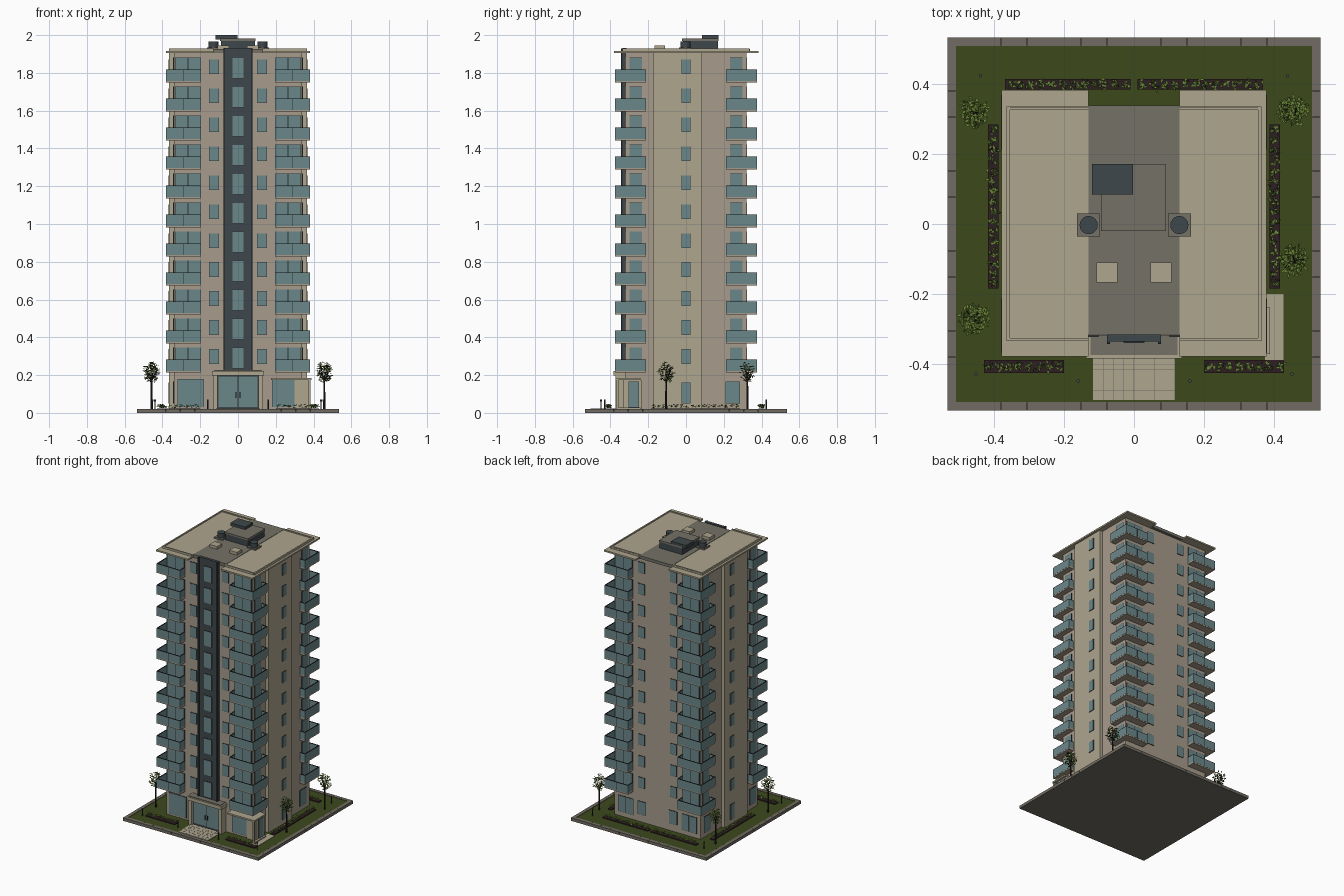
import bpy, bmesh, math, random
from mathutils import Vector, Matrix

random.seed(4)
if "Cube" in bpy.data.objects:
    bpy.data.objects.remove(bpy.data.objects["Cube"])


def material(name, code):
    lin = [(int(code[i:i + 2], 16) / 255) ** 2.2 for i in (0, 2, 4)] + [1]
    m = bpy.data.materials.new(name)
    m.use_nodes = True
    m.diffuse_color = lin
    m.node_tree.nodes["Principled BSDF"].inputs["Base Color"].default_value = lin
    return m


CREAM = material("cream render", "aca48d")
TAUPE = material("taupe render", "a69b8b")
ROOF = material("roof felt", "747067")
GLASS = material("blue grey glass", "6b8689")
METAL = material("dark metal", "41494c")
FRAME = material("window frame", "2e3335")
GRASS = material("grass", "3f4b22")
SOIL = material("soil", "312427")
LEAF = material("leaf", "6a843a")
KERB = material("kerb stone", "716c63")


def finish(name, bm, mat):
    me = bpy.data.meshes.new(name)
    bm.to_mesh(me)
    bm.free()
    me.materials.append(mat)
    ob = bpy.data.objects.new(name, me)
    bpy.context.scene.collection.objects.link(ob)
    return ob


def boxes(name, mat, items):
    """One object from (x0, x1, y0, y1, z0, z1) blocks."""
    bm = bmesh.new()
    for x0, x1, y0, y1, z0, z1 in items:
        size = Matrix.Diagonal((abs(x1 - x0), abs(y1 - y0), abs(z1 - z0), 1))
        mid = Matrix.Translation(((x0 + x1) / 2, (y0 + y1) / 2, (z0 + z1) / 2))
        bmesh.ops.create_cube(bm, size=1, matrix=mid @ size)
    return finish(name, bm, mat)


def cylinders(name, mat, items, sides=12):
    """One object from (x, y, z0, z1, bottom radius, top radius) drums."""
    bm = bmesh.new()
    for x, y, z0, z1, r0, r1 in items:
        bmesh.ops.create_cone(bm, cap_ends=True, segments=sides, radius1=r0, radius2=r1,
                              depth=z1 - z0, matrix=Matrix.Translation((x, y, (z0 + z1) / 2)))
    return finish(name, bm, mat)


def leaves(name, centres, size):
    """Scattered pointed leaf blades."""
    bm = bmesh.new()
    for c in centres:
        rot = Matrix.Rotation(random.uniform(0, 6.3), 3, 'Z') @ Matrix.Rotation(random.uniform(-1, 1), 3, 'X')
        pts = [(-1, 0, 0), (0, -.5, .1), (1, 0, 0), (0, .5, .1)]
        bm.faces.new([bm.verts.new(c + rot @ (Vector(p) * size)) for p in pts])
    return finish(name, bm, LEAF)


SIDES = (-1, 1)
CORNERS = [(sx, sy) for sx in SIDES for sy in SIDES]
HX, HY, BLOCK, EAVE = .34, .32, .365, .38
FLOORS = [.215 + .1535 * i for i in range(11)]
TOP = 1.905
panes, frames = [], []


def window(axis, side, wall, u0, u1, z0, z1, split=1):
    """Framed panes lying on a wall that faces along axis."""
    def plate(store, a, b, c, d, depth):
        n0, n1 = side * (wall - .002), side * (wall + depth)
        store.append((n0, n1, a, b, c, d) if axis == 'x' else (a, b, n0, n1, c, d))
    plate(frames, u0, u1, z0, z1, .003)
    w = (u1 - u0) / split
    for k in range(split):
        plate(panes, u0 + k * w + .002, u0 + (k + 1) * w - .002, z0 + .002, z1 - .002, .004)


# Plot: base, lawn and jointed kerb
E = .535
boxes("ground_base", KERB, [(-E, E, -E, E, 0, .008)])
boxes("lawn", GRASS, [(-.512, .512, -.512, .512, .008, .018)])
kerbs = []
n = 14
step = 2 * E / n
for s in SIDES:
    for k in range(n):
        a, b = -E + k * step + .0005, -E + (k + 1) * step - .0005
        kerbs += [(a, b, s * .51, s * E, .008, .021), (s * .51, s * E, a, b, .008, .021)]
boxes("kerb", KERB, kerbs)

# Tower body with paler blocks on both flanks
boxes("tower_body", TAUPE, [(-HX, HX, -HY, HY, .018, TOP)])
boxes("side_wall_blocks", CREAM, [(s * .3, s * BLOCK, -.175, .085, .018, TOP) for s in SIDES])

# Entrance strip up the front
boxes("front_strip", METAL, [(-.077, .077, -.337, -.316, .2, 1.932)])
boxes("front_strip_fins", FRAME, [(s * .069, s * .077, -.344, -.33, .2, 1.93) for s in SIDES])

# Repeated floors: windows, balconies, railings
slabs, rails, rail_caps = [], [], []
for z in FLOORS:
    window('y', -1, .337, -.03, .03, z + .02, z + .13)
    for s in SIDES:
        window('x', s, BLOCK, -.024, .024, z + .045, z + .122)
    for sx, sy in CORNERS:
        a, b = sorted((sx * .1, sx * .153))
        window('y', sy, HY, a, b, z + .045, z + .122)
        a, b = sorted((sx * .196, sx * .333))
        window('y', sy, HY, a, b, z + .012, z + .132, 2)
        a, b = sorted((sy * .232, sy * .3))
        window('x', sx, HX, a, b, z + .012, z + .132)
        slabs += [(sx * .195, sx * EAVE, sy * .3, sy * .375, z, z + .013),
                  (sx * .32, sx * EAVE, sy * .213, sy * .301, z, z + .013)]
        runs = [(sx * .195, sx * EAVE, sy * .37, sy * .376), (sx * .375, sx * .381, sy * .213, sy * .37),
                (sx * .195, sx * .2, sy * HY, sy * .37), (sx * HX, sx * .375, sy * .213, sy * .218)]
        for r in runs:
            rails.append(r + (z + .008, z + .064))
            rail_caps.append(r + (z + .064, z + .067))
        rail_caps.append((sx * .286, sx * .288, sy * .372, sy * .377, z + .008, z + .065))
boxes("balcony_slabs", TAUPE, slabs)
boxes("balcony_glass", GLASS, rails)
boxes("balcony_handrails", FRAME, rail_caps)

# Ground floor windows
window('y', -1, HY, -.32, -.18, .03, .18)
window('y', -1, HY, .18, .32, .03, .18)
for s in SIDES:
    window('x', s, BLOCK, -.024, .024, .05, .16)
    window('x', s, HX, .21, .285, .05, .165)
    a, b = sorted((s * .19, s * .31))
    window('y', 1, HY, a, b, .05, .165, 2)
    a, b = sorted((s * .09, s * .155))
    window('y', 1, HY, a, b, .07, .165)
window('x', -1, HX, -.3, -.23, .05, .165)

# Main entrance
boxes("entrance_surround", CREAM, [(s * .108, s * .13, -.372, -.3, .018, .2) for s in SIDES]
      + [(-.137, .137, -.385, -.3, .198, .222)])
boxes("entrance_canopy_roof", ROOF, [(-.125, .125, -.375, -.3, .222, .226)])
boxes("entrance_wall", METAL, [(-.108, .108, -.35, -.3, .018, .198)])
window('y', -1, .35, -.104, .104, .03, .194, 2)
boxes("door_handles", FRAME, [(s * .008, s * .012, -.362, -.35, .08, .11) for s in SIDES])

# Paved path in separate slabs
tile = .234 / 8
boxes("entrance_path_bed", KERB, [(-.117, .117, -.505, -.35, .012, .02)])
boxes("entrance_path_slabs", CREAM,
      [(-.117 + i * tile, -.118 + (i + 1) * tile, -.505 + j * tile, -.506 + (j + 1) * tile, .018, .022)
       for i in range(8) for j in range(5)])

# Side porch at the front corner
boxes("porch_roof", CREAM, [(.175, .39, -.372, -.24, .174, .185)])
boxes("porch_walls", CREAM, [(.3, .375, -.33, -.235, .018, .175), (.372, .384, -.37, -.358, .018, .175)])
window('x', 1, .375, -.305, -.25, .028, .165)
boxes("porch_path", CREAM, [(.375, .428, -.395, -.2, .012, .021), (.37, .39, -.37, -.24, .02, .028)])

boxes("window_frames", FRAME, frames)
boxes("window_glass", GLASS, panes)

# Roof: two wide eaves, parapet rims and a felt strip between
boxes("roof_eaves", CREAM, [(s * .13, s * EAVE, -EAVE, .384, TOP, 1.916) for s in SIDES])
rims = []
for s in SIDES:
    rims += [(s * .13, s * BLOCK, -.335, .337, 1.91, 1.924), (s * .355, s * BLOCK, -.335, .337, 1.92, 1.93)]
    rims += [(s * .13, s * .355, t * .326, t * .336, 1.92, 1.93) for t in SIDES]
boxes("roof_parapets", CREAM, rims)
boxes("roof_centre", ROOF, [(-.13, .13, -.316, .34, TOP, 1.926)])

# Roof equipment
boxes("plant_room", METAL, [(-.09, .09, -.015, .17, 1.92, 1.97)])
boxes("plant_room_roof", ROOF, [(-.094, .092, -.02, .172, 1.97, 1.982)])
boxes("roof_tank", METAL, [(-.12, -.003, .085, .172, 1.978, 2)])
boxes("vent_pads", ROOF, [(s * .13 - .033, s * .13 + .033, -.036, .03, 1.92, 1.934) for s in SIDES])
cylinders("roof_vents", METAL, [(s * .13, -.003, 1.93, 1.966, .026, .026) for s in SIDES], 20)
boxes("skylights", CREAM, [(s * .078 - .03, s * .078 + .03, -.167, -.11, 1.92, 1.946) for s in SIDES])

# Planting beds with low leafy shrubs
beds = [(s * .01, s * .37, .385, .415) for s in SIDES]
beds += [(s * .388, s * .418, -.185, .285) for s in SIDES]
beds += [(s * .2, s * .43, -.427, -.39) for s in SIDES]
boxes("planting_beds", SOIL, [b + (.012, .024) for b in beds])
spots = []
for x0, x1, y0, y1 in beds:
    count = int(max(abs(x1 - x0), abs(y1 - y0)) / .028)
    for k in range(count):
        t = (k + .5) / count
        along_x = abs(x1 - x0) > abs(y1 - y0)
        cx = x0 + (x1 - x0) * (t if along_x else .5)
        cy = y0 + (y1 - y0) * (.5 if along_x else t)
        spots += [Vector((cx + random.gauss(0, .006), cy + random.gauss(0, .006),
                          random.uniform(.028, .044))) for _ in range(10)]
leaves("shrub_leaves", spots, .008)

# Trees: trunk, spreading branches and loose crown
trunks, crown = [], []
twigs = bmesh.new()
for x, y in [(-.458, .32), (-.458, -.272), (.457, .325), (.457, -.105)]:
    trunks.append((x, y, .015, .19, .006, .004))
    mid = Vector((x, y, .215))
    for k in range(150):
        d = Vector([random.gauss(0, 1) for _ in range(3)]).normalized()
        d *= random.uniform(.45, 1) * .046
        d.z *= 1.25
        crown.append(mid + d)
        if k % 12 == 0:
            root = Vector((x, y, .165))
            axis = mid + d - root
            spin = axis.to_track_quat('Z', 'Y').to_matrix().to_4x4()
            bmesh.ops.create_cone(twigs, segments=4, radius1=.002, radius2=.001, depth=axis.length,
                                  matrix=Matrix.Translation(root + axis / 2) @ spin)
cylinders("tree_trunks", SOIL, trunks, 8)
finish("tree_branches", twigs, SOIL)
leaves("tree_leaves", crown, .009)

# Garden lamps
lamps = [(s * a, b) for s in SIDES for a, b in ((.44, .425), (.453, -.43), (.16, -.45))]
cylinders("lamp_posts", FRAME, [(x, y, .015, .06, .003, .003) for x, y in lamps], 8)
cylinders("lamp_heads", METAL, [(x, y, .06, .07, .005, .005) for x, y in lamps], 8)
